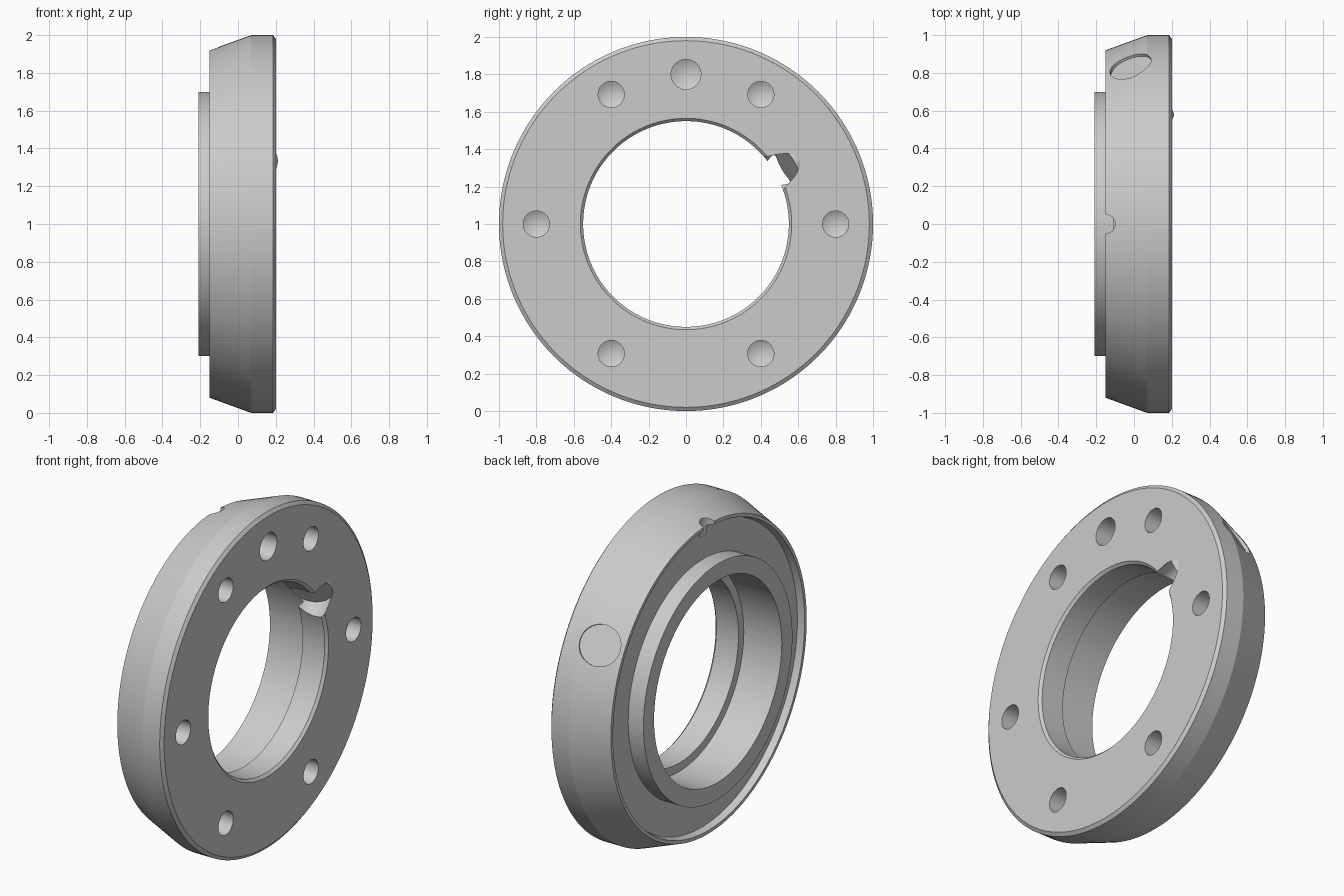
import bpy, bmesh
from math import cos, sin, radians, tau
from mathutils import Matrix, Vector

old = bpy.data.objects.get("Cube")
if old:
    bpy.data.objects.remove(old, do_unlink=True)

grey = bpy.data.materials.new("machined_grey")
grey.use_nodes = True
grey.diffuse_color = (0.6, 0.6, 0.6, 1)
grey.node_tree.nodes["Principled BSDF"].inputs["Base Color"].default_value = (0.6, 0.6, 0.6, 1)


def lathe(bm, profile, matrix, steps, closed=False):
    """Revolve (axial, radius) points about the local x axis."""
    part = bmesh.new()
    verts = [part.verts.new((a, 0, r)) for a, r in profile]
    edges = [part.edges.new(pair) for pair in zip(verts, verts[1:])]
    if closed:
        edges.append(part.edges.new((verts[-1], verts[0])))
    bmesh.ops.spin(part, geom=verts + edges, cent=(0, 0, 0), axis=(1, 0, 0),
                   angle=tau, steps=steps, use_merge=True)
    bmesh.ops.remove_doubles(part, verts=part.verts, dist=1e-5)
    bmesh.ops.recalc_face_normals(part, faces=part.faces)
    part.transform(matrix)
    mesh = bpy.data.meshes.new("part")
    part.to_mesh(mesh)
    part.free()
    bm.from_mesh(mesh)
    bpy.data.meshes.remove(mesh)


def make_object(name, bm):
    mesh = bpy.data.meshes.new(name)
    bm.to_mesh(mesh)
    bm.free()
    mesh.materials.append(grey)
    obj = bpy.data.objects.new(name, mesh)
    bpy.context.collection.objects.link(obj)
    return obj


def smooth(obj):
    bpy.ops.object.select_all(action='DESELECT')
    obj.select_set(True)
    bpy.context.view_layer.objects.active = obj
    bpy.ops.object.shade_smooth_by_angle(angle=radians(15))


def rod(start, end, radius):
    return [(start, 0), (start, radius), (end, radius), (end, 0)]


def aim(origin, direction):
    """Place local +x along a direction."""
    turn = Vector((1, 0, 0)).rotation_difference(Vector(direction))
    return Matrix.Translation(origin) @ turn.to_matrix().to_4x4()


CENTRE = Vector((0, 0, 1))

# Ring body: tapered rim, recessed back, raised boss and stepped bore
body_profile = [
    (0.2, 0.565), (0.2, 0.98), (0.185, 1.0), (0.07, 1.0),
    (-0.15, 0.92), (-0.15, 0.9), (-0.11, 0.89), (-0.11, 0.7),
    (-0.21, 0.7), (-0.21, 0.6), (0.04, 0.6), (0.04, 0.55), (0.185, 0.55),
]
bm = bmesh.new()
lathe(bm, body_profile, Matrix.Translation(CENTRE), 160, closed=True)
body = make_object("ring_body", bm)

cut = bmesh.new()


def drill(angle, radius):
    """Blind hole with a conical tip in the flat face."""
    at = CENTRE + Vector((0, 0.8 * cos(angle), 0.8 * sin(angle)))
    tip = [(0.3, 0), (0.3, radius), (0.04, radius), (0, 0)]
    lathe(cut, tip, Matrix.Translation(at), 32)


# Bolt circle and the larger top hole
for k in range(6):
    drill(radians(60 * k), 0.07)
drill(radians(90), 0.08)

# Small notch in the back rim at the top
lathe(cut, rod(0.84, 1.1, 0.05), aim(CENTRE + Vector((-0.15, 0, 0)), (0, 0, 1)), 32)

# Slanted hole square to the taper, breaking into the bore
tilt, lift = radians(20), radians(30)
axis = Vector((-sin(tilt), cos(tilt) * cos(lift), cos(tilt) * sin(lift)))
mouth = CENTRE + Vector((-0.02, 0.967 * cos(lift), 0.967 * sin(lift)))
slant = aim(mouth, axis)
lathe(cut, rod(-0.55, 0.2, 0.115), slant, 48)
cutter = make_object("hole_cutter", cut)
cutter.hide_render = True

boolean = body.modifiers.new("holes", 'BOOLEAN')
boolean.operation = 'DIFFERENCE'
boolean.solver = 'EXACT'
boolean.use_self = True
boolean.object = cutter
bpy.context.view_layer.objects.active = body
bpy.ops.object.modifier_apply(modifier=boolean.name)
bpy.data.objects.remove(cutter, do_unlink=True)
smooth(body)

# Plug sitting just below the mouth of the slanted hole
bm = bmesh.new()
lathe(bm, rod(-0.36, -0.02, 0.115), slant, 48)
smooth(make_object("slanted_plug", bm))
